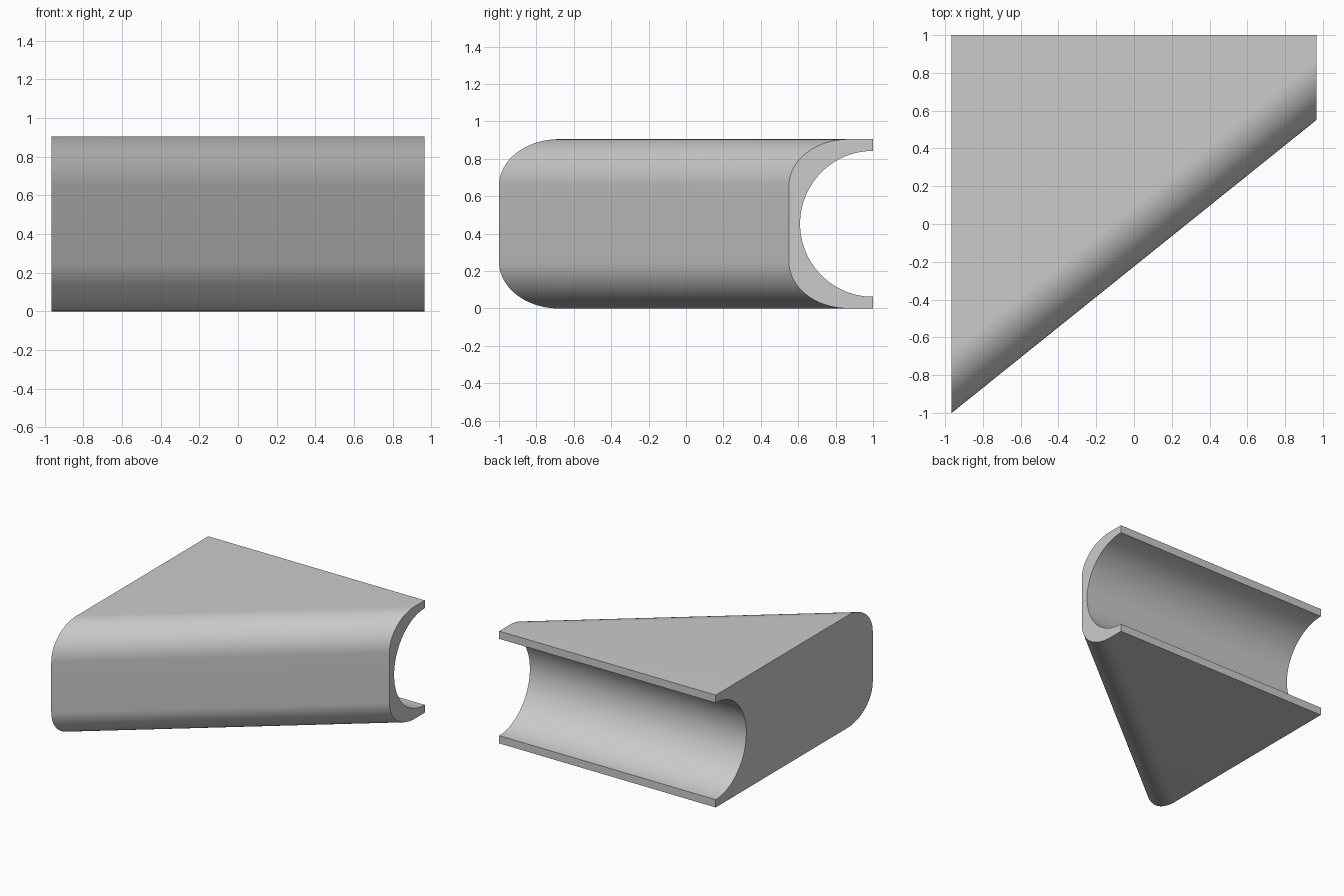
import bpy
import bmesh
from math import sin, cos, pi, atan2

cube = bpy.data.objects.get("Cube")
if cube:
    bpy.data.objects.remove(cube)

HALF_X = 0.965          # half length along x
HEIGHT = 0.905
BACK = 1.0              # y of the back edge
FRONT_RIGHT, FRONT_LEFT = -1.0, 0.55   # y of the slanted front at each end
ROUND = 0.25            # true radius of the front edges
GROOVE = 0.39           # radius of the half-round groove in the back
STEPS = 24

slant = atan2(FRONT_LEFT - FRONT_RIGHT, 2 * HALF_X)
reach = ROUND / cos(slant)   # edge radius as stretched in an x = constant section


def section(front):
    """End profile as (y, z) points: rounded front, half-round groove at the back."""
    pts = []
    for centre_z, start in ((HEIGHT - ROUND, pi / 2), (ROUND, pi)):
        for i in range(STEPS + 1):
            a = start + pi / 2 * i / STEPS
            pts.append((front + reach + reach * cos(a), centre_z + ROUND * sin(a)))
    pts.append((BACK, 0))
    for i in range(2 * STEPS + 1):
        a = -pi / 2 - pi * i / (2 * STEPS)
        pts.append((BACK + GROOVE * cos(a), HEIGHT / 2 + GROOVE * sin(a)))
    pts.append((BACK, HEIGHT))
    return pts


# Loft between the two end profiles
bm = bmesh.new()
rings = [[bm.verts.new((x, y, z)) for y, z in section(front)]
         for x, front in ((-HALF_X, FRONT_RIGHT), (HALF_X, FRONT_LEFT))]
a, b = rings
for i in range(len(a)):
    j = (i + 1) % len(a)
    bm.faces.new((a[i], a[j], b[j], b[i]))
bm.faces.new(a)
bm.faces.new(b[::-1])
bmesh.ops.recalc_face_normals(bm, faces=bm.faces)

mesh = bpy.data.meshes.new("grooved_wedge")
bm.to_mesh(mesh)
bm.free()
wedge = bpy.data.objects.new("grooved_wedge", mesh)
bpy.context.collection.objects.link(wedge)

# Plain grey finish
grey = bpy.data.materials.new("light_grey")
grey.use_nodes = True
colour = (0.6, 0.6, 0.6, 1)
grey.diffuse_color = colour
grey.node_tree.nodes["Principled BSDF"].inputs["Base Color"].default_value = colour
mesh.materials.append(grey)

# Smooth curves, crisp ends and lips
bpy.ops.object.select_all(action="DESELECT")
wedge.select_set(True)
bpy.context.view_layer.objects.active = wedge
bpy.ops.object.shade_smooth_by_angle(angle=pi / 6)
